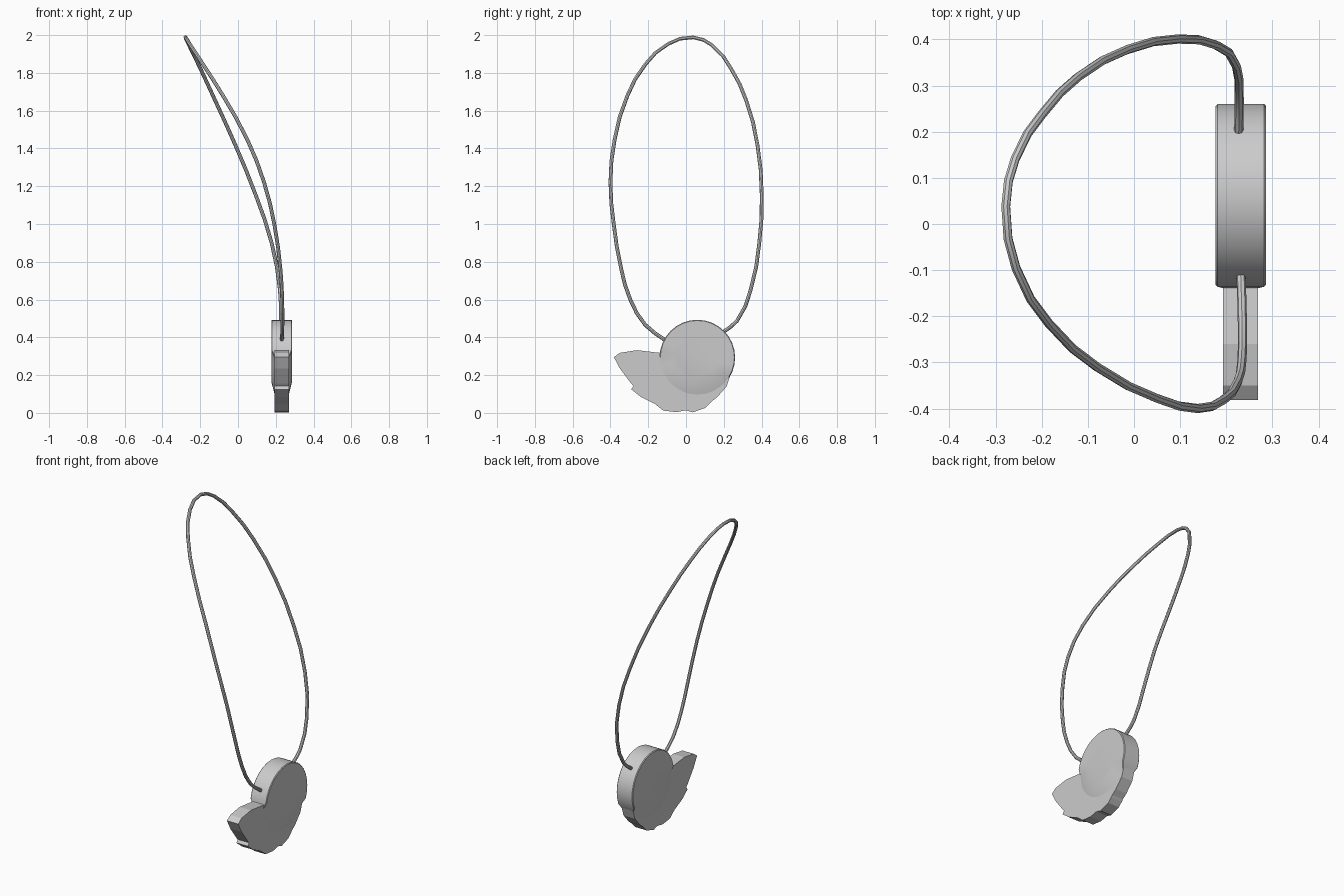
import bpy, bmesh, math

if "Cube" in bpy.data.objects:
    bpy.data.objects.remove(bpy.data.objects["Cube"])

X0, X1 = 0.193, 0.269      # thickness range of the thin plate


def finish(name, bm):
    bmesh.ops.recalc_face_normals(bm, faces=bm.faces[:])
    me = bpy.data.meshes.new(name)
    bm.to_mesh(me)
    bm.free()
    ob = bpy.data.objects.new(name, me)
    bpy.context.collection.objects.link(ob)
    return ob


# thin scalloped plate with the pointed tip: a (y, z) outline extruded along x
plate = [(-.382, .295), (-.35, .318), (-.26, .332), (-.14, .318), (-.08, .35),
         (.1, .35), (.22, .26), (.235, .2), (.215, .14), (.165, .083),
         (.135, .06), (.125, .048), (.1, .025), (.035, .003), (0, .014),
         (-.05, .004), (-.12, .012), (-.165, .048), (-.24, .085),
         (-.29, .125), (-.278, .142), (-.29, .155), (-.35, .235)]
bm = bmesh.new()
face = bm.faces.new([bm.verts.new((X0, y, z)) for y, z in plate])
for g in bmesh.ops.extrude_face_region(bm, geom=[face])["geom"]:
    if isinstance(g, bmesh.types.BMVert):
        g.co.x = X1
finish("scalloped_plate", bm)

# thick round disc whose flat faces slope down into the plate where they meet
N, R, CY, CZ = 32, 0.2, 0.06, 0.293
MID, HALF, LOW = 0.2315, 0.0545, 0.0375
bm = bmesh.new()
rings = []                 # from one face over the rim to the other
for r, side, inset in ((.13, -1, 0), (R - .004, -1, 0), (R, -1, .004),
                       (R, 1, .004), (R - .004, 1, 0), (.13, 1, 0)):
    ring = []
    for i in range(N):
        a = 2 * math.pi * i / N
        y, z = CY + r * math.cos(a), CZ + r * math.sin(a)
        joins_plate = 170 < math.degrees(a) < 335
        half = LOW if joins_plate and r > .15 else HALF
        ring.append(bm.verts.new((MID + side * (half - inset), y, z)))
    rings.append(ring)
for a, b in zip(rings, rings[1:]):
    for i in range(N):
        j = (i + 1) % N
        bm.faces.new((a[i], a[j], b[j], b[i]))
bm.faces.new(rings[0])
bm.faces.new(rings[-1])
disc = finish("round_disc", bm)

# hanging cord
path = [(.227, .2, .43), (.228, .27, .487), (.222, .342, .65), (.178, .388, .9),
        (.095, .401, 1.15), (-.015, .378, 1.42), (-.122, .318, 1.656),
        (-.2, .237, 1.825), (-.258, .14, 1.945), (-.278, .038, 1.988),
        (-.256, -.095, 1.953), (-.185, -.215, 1.845), (-.08, -.31, 1.68),
        (.05, -.378, 1.445), (.138, -.4, 1.22), (.193, -.382, .995),
        (.225, -.342, .757), (.234, -.295, .6), (.235, -.215, .465),
        (.232, -.11, .385)]
cu = bpy.data.curves.new("cord", 'CURVE')
cu.dimensions = '3D'
cu.bevel_depth = 0.01
cu.bevel_resolution = 2
cu.resolution_u = 2
cu.use_fill_caps = True
sp = cu.splines.new('BEZIER')
sp.bezier_points.add(len(path) - 1)
for p, co in zip(sp.bezier_points, path):
    p.co = co
    p.handle_left_type = p.handle_right_type = 'AUTO'
cord = bpy.data.objects.new("cord", cu)
bpy.context.collection.objects.link(cord)
bpy.context.view_layer.objects.active = cord
cord.select_set(True)
bpy.ops.object.convert(target='MESH')

# soft shading, keeping the sharp edges
disc.select_set(True)
bpy.ops.object.shade_smooth_by_angle(angle=math.radians(30))
